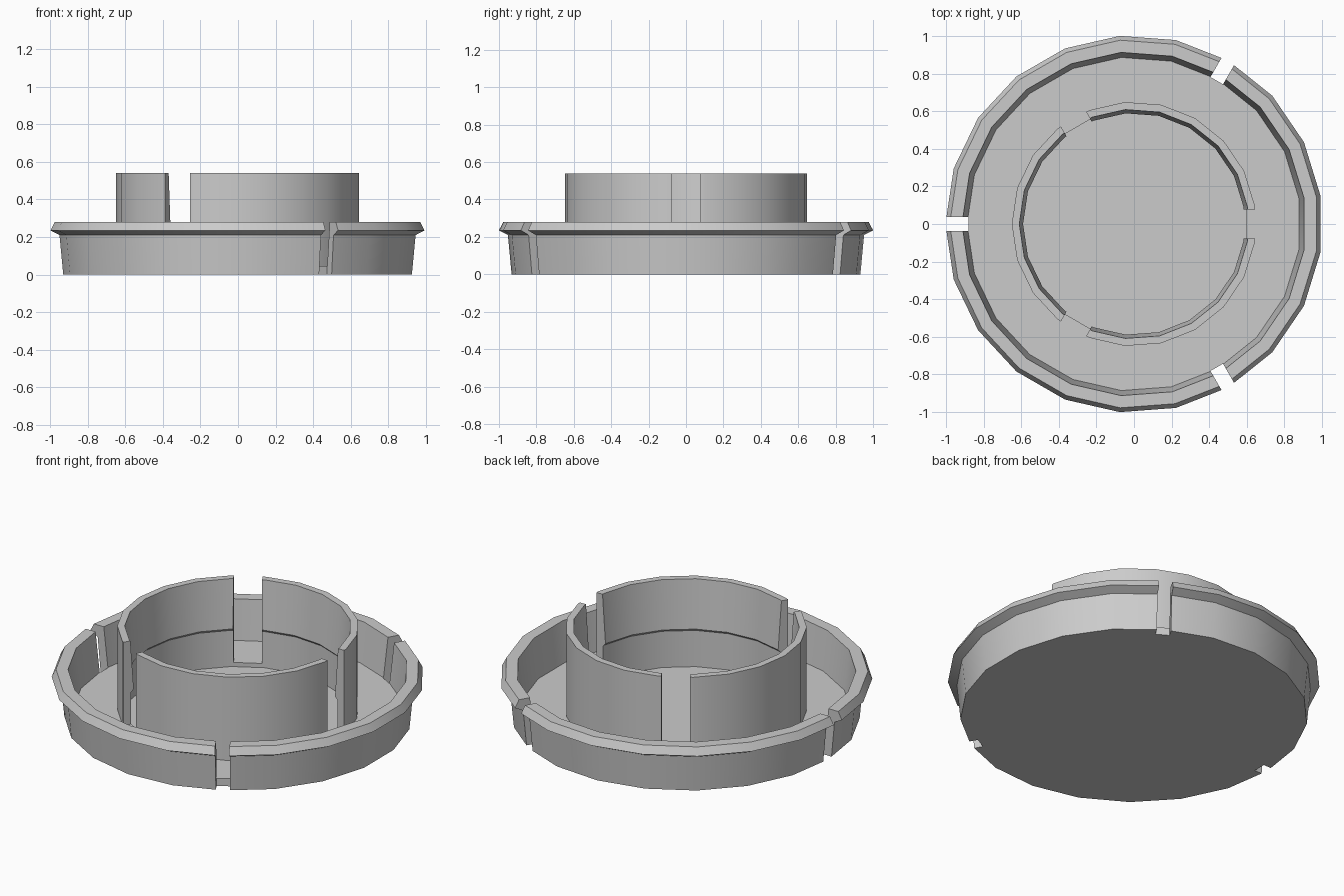
import bpy
import bmesh
import math
from mathutils import Matrix

SIDES = 21

default = bpy.data.objects.get("Cube")
if default:
    bpy.data.objects.remove(default, do_unlink=True)

grey = bpy.data.materials.new("plain_grey")
grey.use_nodes = True
colour = (0.6, 0.6, 0.6, 1)
grey.diffuse_color = colour
grey.node_tree.nodes["Principled BSDF"].inputs["Base Color"].default_value = colour


def add_object(name, bm):
    bmesh.ops.recalc_face_normals(bm, faces=bm.faces)
    mesh = bpy.data.meshes.new(name)
    bm.to_mesh(mesh)
    bm.free()
    mesh.materials.append(grey)
    obj = bpy.data.objects.new(name, mesh)
    bpy.context.collection.objects.link(obj)
    return obj


def revolve(name, profile, closed):
    """Turn a (radius, z) profile; a closed one is a ring, an open one is capped."""
    bm = bmesh.new()
    loops = []
    for r, z in profile:
        angles = [math.pi + math.tau * k / SIDES for k in range(SIDES)]
        loops.append([bm.verts.new((r * math.cos(a), r * math.sin(a), z)) for a in angles])
    pairs = list(zip(loops, loops[1:]))
    if closed:
        pairs.append((loops[-1], loops[0]))
    else:
        bm.faces.new(loops[0])
        bm.faces.new(loops[-1])
    for a, b in pairs:
        for i in range(SIDES):
            j = (i + 1) % SIDES
            bm.faces.new((a[i], a[j], b[j], b[i]))
    return add_object(name, bm)


def cut_slots(obj, angles, inner, outer, width):
    """Cut parallel-sided radial slots through the full height."""
    bm = bmesh.new()
    for angle in angles:
        matrix = (Matrix.Rotation(math.radians(angle), 4, "Z")
                  @ Matrix.Translation(((inner + outer) / 2, 0, 0.3))
                  @ Matrix.Diagonal((outer - inner, width, 1, 1)))
        bmesh.ops.create_cube(bm, size=1, matrix=matrix)
    cutter = add_object("slot_cutter", bm)
    cutter.hide_render = True
    mod = obj.modifiers.new("slots", "BOOLEAN")
    mod.operation = "DIFFERENCE"
    mod.solver = "EXACT"
    mod.object = cutter
    bpy.ops.object.select_all(action="DESELECT")
    obj.select_set(True)
    bpy.context.view_layer.objects.active = obj
    bpy.ops.object.modifier_apply(modifier=mod.name)
    bpy.data.objects.remove(cutter, do_unlink=True)
    bpy.ops.object.shade_smooth_by_angle(angle=math.radians(30))


# Round tray: tapered wall, outward snap lip and a recessed centre floor
tray = revolve("tray", [
    (0.935, 0), (0.955, 0.21), (1.003, 0.235), (0.98, 0.28), (0.915, 0.28),
    (0.888, 0.045), (0.605, 0.045), (0.605, 0.02)], closed=False)
cut_slots(tray, (60, 180, 300), 0.88, 1.2, 0.077)

# Inner collar with a small undercut ridge, split into three segments
collar = revolve("inner_collar", [
    (0.65, 0.04), (0.65, 0.54), (0.61, 0.54), (0.59, 0.25),
    (0.605, 0.235), (0.605, 0.04)], closed=True)
cut_slots(collar, (0, 120, 240), 0.4, 0.8, 0.155)
